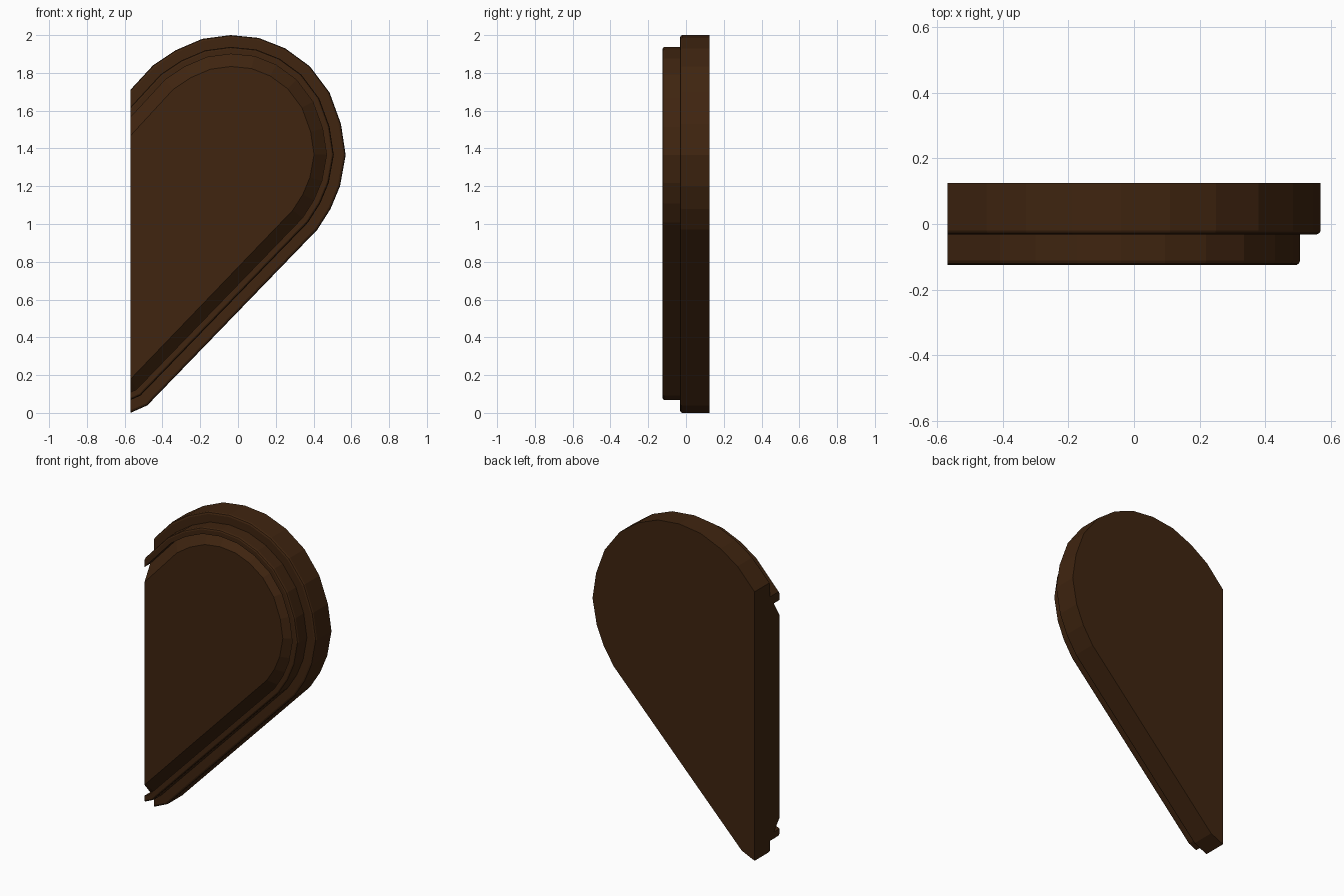
import bpy, bmesh
from mathutils import Vector
from mathutils.geometry import intersect_line_line_2d, intersect_line_line

cube = bpy.data.objects.get("Cube")
if cube:
    bpy.data.objects.remove(cube, do_unlink=True)

CUT = -0.57  # plane where the half heart is sliced

# Half-heart outline, from the top of the cut around to the bottom
OUTLINE = [Vector(p) for p in (
    (CUT, 1.71), (-0.45, 1.84), (-0.33, 1.92), (-0.19, 1.98), (-0.04, 2.0),
    (0.11, 1.985), (0.25, 1.93), (0.38, 1.835), (0.485, 1.695), (0.545, 1.53),
    (0.57, 1.365), (0.54, 1.20), (0.49, 1.08), (0.42, 0.97), (-0.48, 0.04), (CUT, 0))]

wood = bpy.data.materials.new("dark brown")
wood.use_nodes = True
COLOUR = (0.05, 0.018, 0.005, 1)
wood.diffuse_color = COLOUR
bsdf = wood.node_tree.nodes["Principled BSDF"]
bsdf.inputs["Base Color"].default_value = COLOUR
bsdf.inputs["Roughness"].default_value = 0.8


def inset(distance):
    """Outline moved inward with mitred corners, ends kept on the cut plane."""
    lines = []
    for a, b in zip(OUTLINE, OUTLINE[1:]):
        d = (b - a).normalized()
        lines.append((a + Vector((d.y, -d.x)) * distance, d))

    def slide_to_cut(line):
        p, d = line
        return p + d * ((CUT - p.x) / d.x)

    points = [slide_to_cut(lines[0])]
    for (p, d), (q, e) in zip(lines, lines[1:]):
        t = (q - p).cross(e) / d.cross(e)
        points.append(p + d * t)
    points.append(slide_to_cut(lines[-1]))
    for p in points:
        p.x = max(p.x, CUT)
    return points


def layered_slab(name, profile):
    """Loft the outline through (inset, depth) steps and close every side."""
    bm = bmesh.new()
    rings = [[bm.verts.new((p.x, y, p.y)) for p in inset(d)] for d, y in profile]
    for r, s in zip(rings, rings[1:]):
        for i in range(len(r) - 1):
            bm.faces.new((r[i], r[i + 1], s[i + 1], s[i]))
    bm.faces.new(rings[0])
    bm.faces.new(rings[-1][::-1])
    # Flat sliced side
    bm.faces.new([r[0] for r in rings] + [r[-1] for r in reversed(rings)])
    bmesh.ops.recalc_face_normals(bm, faces=bm.faces)
    mesh = bpy.data.meshes.new(name)
    bm.to_mesh(mesh)
    bm.free()
    mesh.materials.append(wood)
    obj = bpy.data.objects.new(name, mesh)
    bpy.context.collection.objects.link(obj)
    return obj


# Wide back slab with a softened front edge
layered_slab("base_slab", [(0, 0.125), (0, -0.02), (0.004, -0.028), (0.013, -0.032)])

# Narrower front: rounded rim, groove, then a sloped raised panel
layered_slab("front_panel", [
    (0.062, -0.03), (0.062, -0.112), (0.066, -0.121), (0.073, -0.125),
    (0.1, -0.125), (0.1, -0.068), (0.165, -0.125)])
